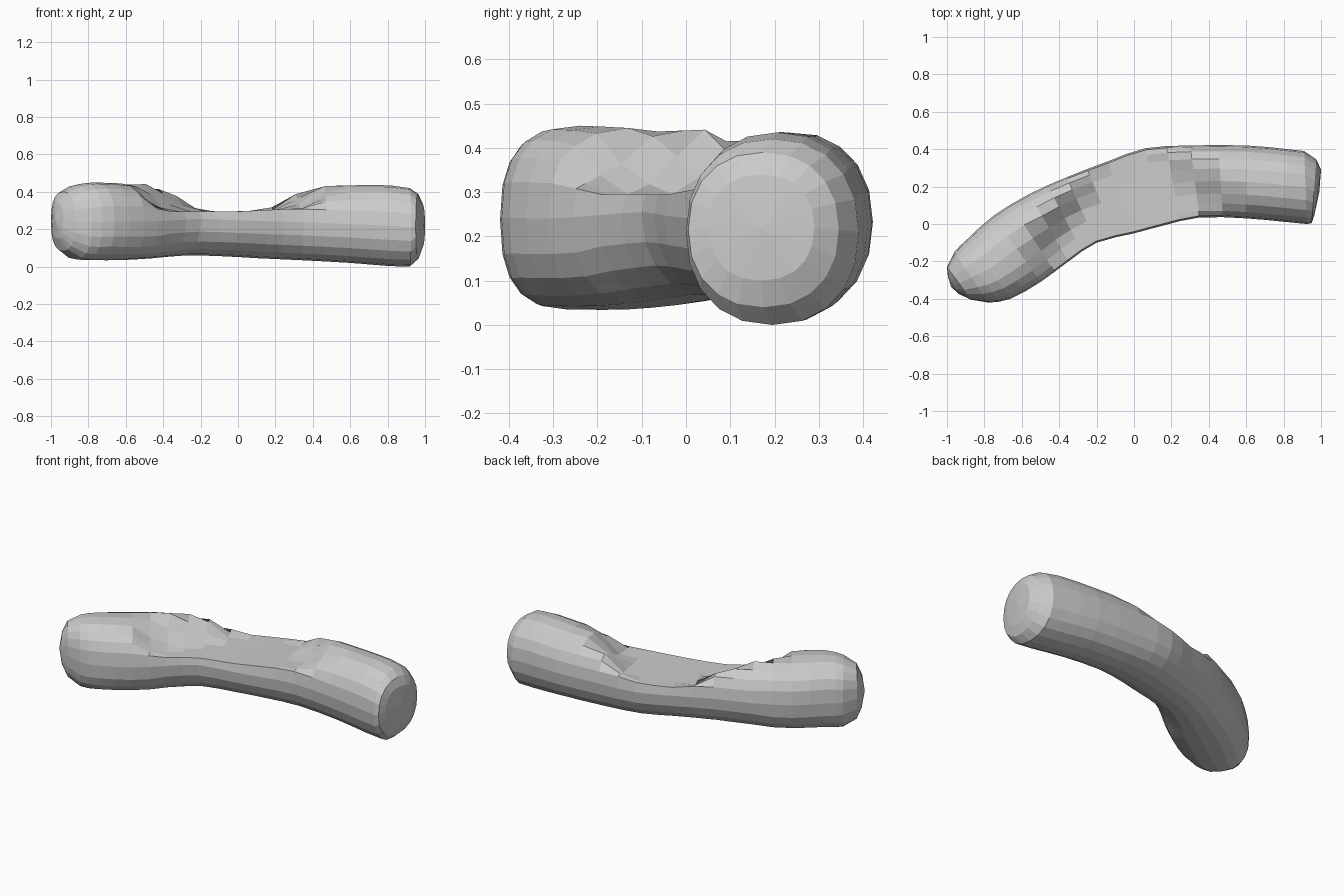
import bpy, bmesh
from math import cos, sin, pi
from mathutils import Vector

if "Cube" in bpy.data.objects:
    bpy.data.objects.remove(bpy.data.objects["Cube"])

SEG = 20
# Stations along the bent roll: front x, front y, back x, back y, bottom z, top z
stations = [
    (-0.935, -0.375, -0.995, -0.28, 0.15, 0.34),
    (-0.87, -0.405, -1.00, -0.23, 0.085, 0.40),
    (-0.78, -0.42, -0.96, -0.15, 0.04, 0.435),
    (-0.66, -0.40, -0.89, -0.08, 0.035, 0.45),
    (-0.50, -0.31, -0.75, 0.045, 0.035, 0.445),
    (-0.35, -0.20, -0.56, 0.16, 0.045, 0.45),
    (-0.20, -0.10, -0.36, 0.25, 0.06, 0.45),
    (0.00, -0.05, -0.14, 0.335, 0.055, 0.44),
    (0.15, -0.01, 0.06, 0.405, 0.045, 0.44),
    (0.35, 0.035, 0.30, 0.42, 0.035, 0.44),
    (0.60, 0.03, 0.60, 0.42, 0.02, 0.435),
    (0.80, 0.012, 0.82, 0.40, 0.003, 0.435),
    (0.925, 0.00, 0.91, 0.39, 0.00, 0.42),
    (0.95, 0.005, 0.975, 0.345, 0.04, 0.39),
    (0.965, 0.05, 1.00, 0.29, 0.10, 0.34),
]


def power(v, e):
    return abs(v) ** e * (1 if v >= 0 else -1)


def midpoint(i):
    # smooth in-between station
    n = len(stations)
    p = [stations[min(max(k, 0), n - 1)] for k in (i - 1, i, i + 1, i + 2)]
    return tuple((9 * (b + c) - a - d) / 16 for a, b, c, d in zip(*p))


def saddle(x, y):
    # height of the worn hollow, rising towards both raised ends
    left = -0.27 + 0.6 * (min(max(y, -0.12), 0.2) - 0.12)
    right = 0.23 + 0.85 * (0.3 - max(y, 0.05))
    z = 0.295 + 0.05 * max(0, x)
    return z + 0.85 * max(0, left - x) + 0.65 * max(0, x - right)


rows = []
for i, s in enumerate(stations):
    rows.append(s)
    if 1 < i < len(stations) - 4:
        rows.append(midpoint(i))

bm = bmesh.new()
rings = []
for fx, fy, bx, by, lo, hi in rows:
    front, back = Vector((fx, fy, 0)), Vector((bx, by, 0))
    mid, half = (front + back) / 2, (back - front) / 2
    e = 0.8 if mid.x < -0.5 else 0.9      # boxier at the left end
    ring = []
    for k in range(SEG):
        a = 2 * pi * k / SEG
        p = mid + half * power(cos(a), e)
        z = (lo + hi) / 2 + (hi - lo) / 2 * power(sin(a), e)
        p.z = min(z, saddle(p.x, p.y))
        ring.append(bm.verts.new(p))
    rings.append(ring)

# Skin between the rings
for r0, r1 in zip(rings, rings[1:]):
    for k in range(SEG):
        j = (k + 1) % SEG
        bm.faces.new((r0[k], r0[j], r1[j], r1[k]))

# Blunt, slightly domed ends
for ring, push in ((rings[0], Vector((-0.012, -0.01, 0))), (rings[-1], Vector((0.008, 0, 0)))):
    c = sum((v.co for v in ring), Vector()) / SEG + push
    tip = bm.verts.new(c)
    for k in range(SEG):
        bm.faces.new((ring[k], ring[(k + 1) % SEG], tip))

bmesh.ops.recalc_face_normals(bm, faces=bm.faces)
mesh = bpy.data.meshes.new("bent_roll")
bm.to_mesh(mesh)
bm.free()
roll = bpy.data.objects.new("bent_roll", mesh)
bpy.context.collection.objects.link(roll)
